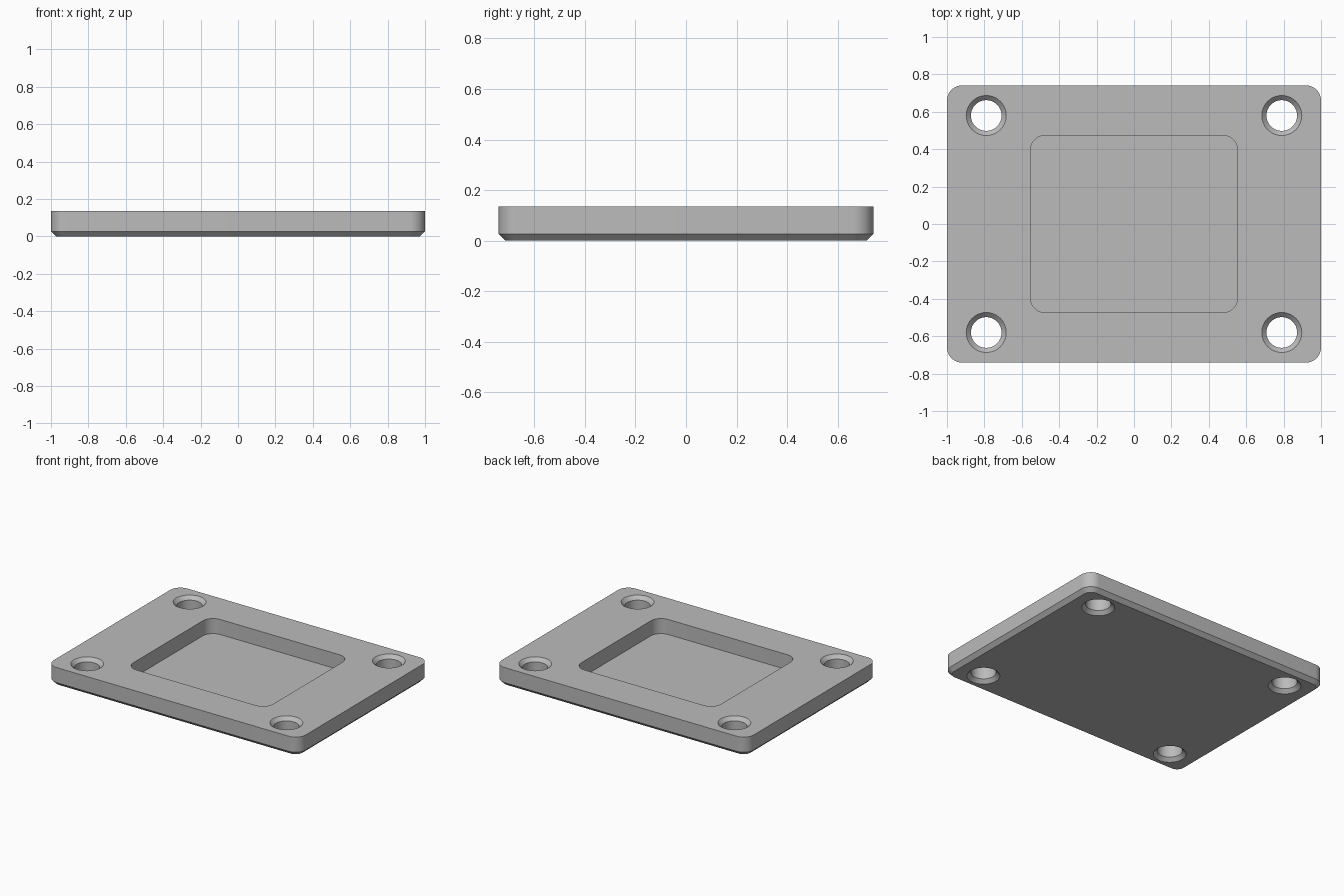
import bpy
import bmesh
from math import cos, sin, pi

HEIGHT = 0.135
CHAMFER = 0.027
EPS = 0.02

cube = bpy.data.objects.get("Cube")
if cube:
    bpy.data.objects.remove(cube, do_unlink=True)

# Single plain grey
grey = bpy.data.materials.new("plain_grey")
grey.use_nodes = True
colour = (0.5, 0.5, 0.5, 1)
grey.diffuse_color = colour
grey.node_tree.nodes["Principled BSDF"].inputs["Base Color"].default_value = colour


def rounded_ring(bm, hx, hy, r, z, cx=0, cy=0, steps=12):
    """Rounded rectangle of vertices; a circle when hx == hy == r."""
    ring = []
    for quarter, (sx, sy) in enumerate(((1, 1), (-1, 1), (-1, -1), (1, -1))):
        full_round = hx == r
        for i in range(steps if full_round else steps + 1):
            a = (quarter + i / steps) * pi / 2
            ring.append(bm.verts.new((cx + sx * (hx - r) + r * cos(a),
                                      cy + sy * (hy - r) + r * sin(a), z)))
    return ring


def loft(name, sections, cx=0, cy=0):
    """Closed solid through rounded sections (hx, hy, r, z), bottom to top."""
    bm = bmesh.new()
    rings = [rounded_ring(bm, *s, cx, cy) for s in sections]
    for low, high in zip(rings, rings[1:]):
        for i in range(len(low)):
            j = (i + 1) % len(low)
            bm.faces.new((low[i], low[j], high[j], high[i]))
    bm.faces.new(rings[0][::-1])
    bm.faces.new(rings[-1])
    mesh = bpy.data.meshes.new(name)
    bm.to_mesh(mesh)
    bm.free()
    mesh.materials.append(grey)
    obj = bpy.data.objects.new(name, mesh)
    bpy.context.collection.objects.link(obj)
    return obj


# Plate with chamfered bottom edge
HX, HY, R = 1.0, 0.741, 0.081
plate = loft("plate", [
    (HX - CHAMFER, HY - CHAMFER, R - CHAMFER, 0),
    (HX, HY, R, CHAMFER),
    (HX, HY, R, HEIGHT)])

# Central pocket cutter
cutters = [loft("pocket_cutter", [
    (0.554, 0.474, R, CHAMFER),
    (0.554, 0.474, R, HEIGHT + EPS)])]

# Corner holes, countersunk on both faces
bore, flare = 0.082, 0.107
depth = flare - bore
hole = [(flare + EPS, -EPS), (bore, depth),
        (bore, HEIGHT - depth), (flare + EPS, HEIGHT + EPS)]
for sx in (-1, 1):
    for sy in (-1, 1):
        cutters.append(loft("hole_cutter", [(r, r, r, z) for r, z in hole],
                            sx * 0.79, sy * 0.58))

# Cut and clean up
bpy.context.view_layer.objects.active = plate
for cutter in cutters:
    cutter.hide_render = True
    mod = plate.modifiers.new("cut", "BOOLEAN")
    mod.operation = "DIFFERENCE"
    mod.solver = "EXACT"
    mod.object = cutter
    bpy.ops.object.modifier_apply(modifier=mod.name)
    bpy.data.objects.remove(cutter, do_unlink=True)

# Smooth round walls, keep edges sharp
bpy.ops.object.select_all(action="DESELECT")
plate.select_set(True)
bpy.ops.object.shade_smooth_by_angle(angle=pi / 6)
